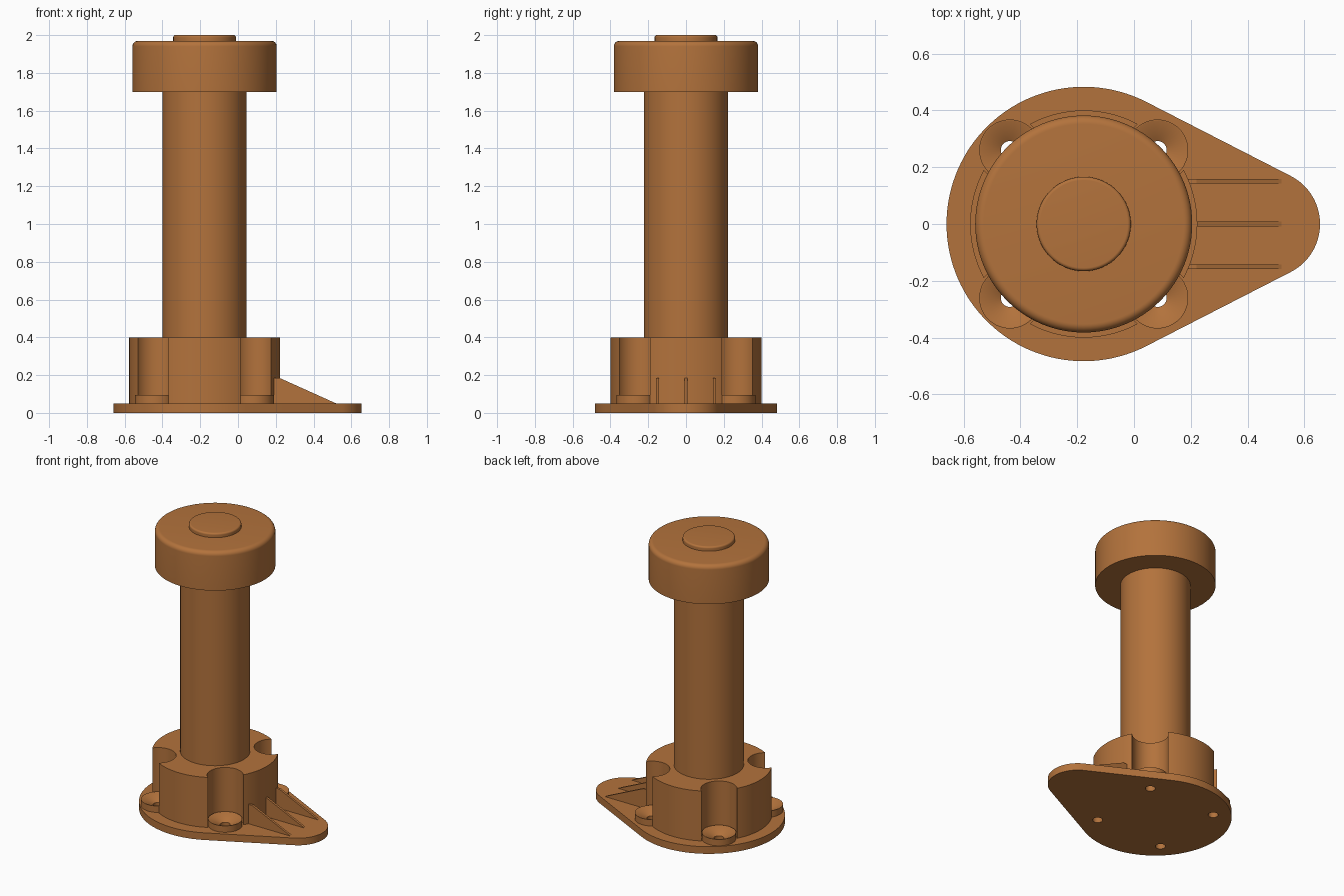
import bpy, bmesh
from math import acos, cos, sin, pi, radians

if "Cube" in bpy.data.objects:
    bpy.data.objects.remove(bpy.data.objects["Cube"])

CX = -0.177            # axis of the post
BOSS = 0.26            # screw offset from the axis
SCREWS = [(CX + sx * BOSS, sy * BOSS) for sx in (-1, 1) for sy in (-1, 1)]

brown = bpy.data.materials.new("warm brown")
brown.use_nodes = True
colour = (0.45, 0.17, 0.045, 1)
brown.diffuse_color = colour
brown.node_tree.nodes["Principled BSDF"].inputs["Base Color"].default_value = colour


def finish(name, bm):
    bmesh.ops.recalc_face_normals(bm, faces=bm.faces)
    mesh = bpy.data.meshes.new(name)
    bm.to_mesh(mesh)
    bm.free()
    mesh.materials.append(brown)
    ob = bpy.data.objects.new(name, mesh)
    bpy.context.collection.objects.link(ob)
    return ob


def activate(ob):
    bpy.ops.object.select_all(action="DESELECT")
    ob.select_set(True)
    bpy.context.view_layer.objects.active = ob


def smooth(ob):
    activate(ob)
    bpy.ops.object.shade_smooth_by_angle(angle=radians(30))


def lathe(name, profile, x=CX, y=0.0, n=96):
    """Closed solid turned from (radius, height) pairs, bottom to top."""
    bm = bmesh.new()
    rings = [[bm.verts.new((x + r * cos(2 * pi * i / n), y + r * sin(2 * pi * i / n), z))
              for i in range(n)] for r, z in profile]
    for a, b in zip(rings, rings[1:]):
        for i in range(n):
            j = (i + 1) % n
            bm.faces.new((a[i], a[j], b[j], b[i]))
    bm.faces.new(rings[0][::-1])
    bm.faces.new(rings[-1])
    return finish(name, bm)


def prism(name, outline, direction):
    """Extrude a closed outline of 3D points along a direction."""
    bm = bmesh.new()
    face = bm.faces.new([bm.verts.new(p) for p in outline])
    new = bmesh.ops.extrude_face_region(bm, geom=[face])["geom"]
    bmesh.ops.translate(bm, vec=direction,
                        verts=[g for g in new if isinstance(g, bmesh.types.BMVert)])
    return finish(name, bm)


def cut(ob, cutters):
    activate(ob)
    for c in cutters:
        mod = ob.modifiers.new("cut", "BOOLEAN")
        mod.operation, mod.solver, mod.object = "DIFFERENCE", "EXACT", c
        bpy.ops.object.modifier_apply(modifier=mod.name)


def rounded(r, z0, z1, bevel, steps=8):
    arc = [(r - bevel + bevel * cos(pi / 2 * i / steps),
            z1 - bevel + bevel * sin(pi / 2 * i / steps)) for i in range(steps + 1)]
    return [(r, z0)] + arc


# Teardrop base plate: two circles joined by tangents
big, small, tip = 0.483, 0.19, 0.465
a = acos((big - small) / (tip - CX))
outline = []
for x, r, start, end, n in ((tip, small, -a, a, 40), (CX, big, a, 2 * pi - a, 80)):
    for i in range(n + 1):
        t = start + (end - start) * i / n
        outline.append((x + r * cos(t), r * sin(t), 0))
base = prism("base_plate", outline, (0, 0, 0.05))

# Collar with four scalloped recesses
collar = lathe("collar", [(0.4, 0.05), (0.4, 0.4)])
notches = [lathe("notch_cutter", [(0.115, -0.1), (0.115, 0.6)], x, y, 48) for x, y in SCREWS]
cut(collar, notches)

# Screw seats with countersunk through holes
holes = [lathe("hole_cutter", [(0.032, -0.1), (0.032, 0.055), (0.104, 0.095), (0.104, 0.2)],
               x, y, 48) for x, y in SCREWS]
cut(base, holes)
seats = []
for (x, y), hole in zip(SCREWS, holes):
    seat = lathe("screw_seat", [(0.108, 0.05), (0.108, 0.095)], x, y, 48)
    cut(seat, [hole])
    seats.append(seat)
for c in notches + holes:
    bpy.data.objects.remove(c)

# Post, cap and top button
post = lathe("post", [(0.222, 0.4), (0.222, 1.7)])
cap = lathe("cap", rounded(0.382, 1.7, 1.97, 0.03))
button = lathe("top_button", rounded(0.166, 1.97, 2.0, 0.012))

# Sloping ribs between collar and plate tip
for y, name in ((-0.15, "right_rib"), (0, "middle_rib"), (0.15, "left_rib")):
    side = [(0.185, 0.05), (0.52, 0.05), (0.22, 0.185), (0.185, 0.185)]
    prism(name, [(x, y - 0.008, z) for x, z in side], (0, 0.016, 0))

for ob in [base, collar, post, cap, button] + seats:
    smooth(ob)
